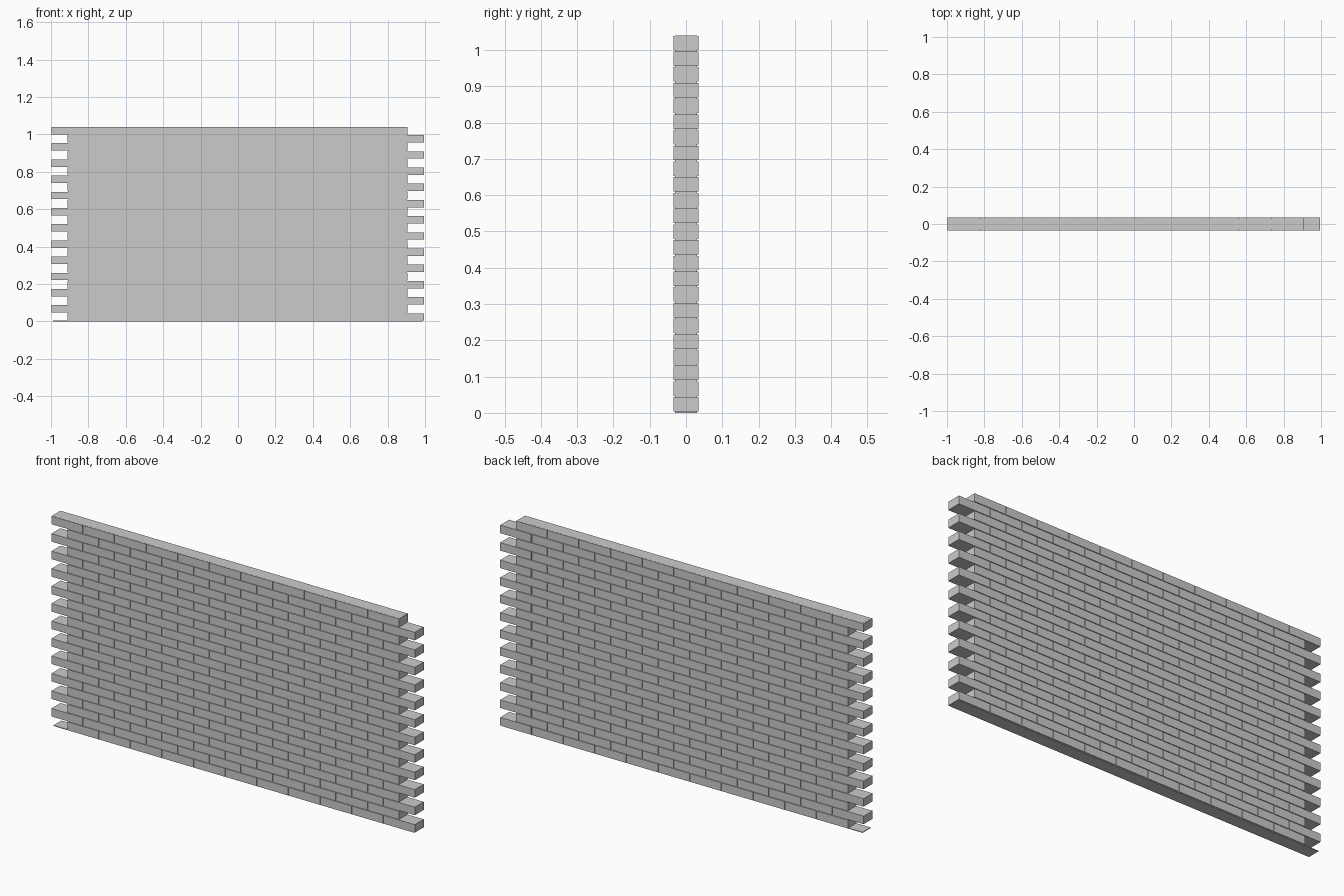
import bpy, bmesh
from mathutils import Matrix, Vector

if "Cube" in bpy.data.objects:
    bpy.data.objects.remove(bpy.data.objects["Cube"])

COURSES, BRICKS = 24, 11
PITCH_X, PITCH_Z = 0.1735, 0.0433
GAP = 0.0035
DEPTH, MORTAR_DEPTH = 0.07, 0.062


def add_box(bm, x0, x1, depth, z0, z1):
    centre = Vector(((x0 + x1) / 2, 0, (z0 + z1) / 2))
    size = Vector((x1 - x0, depth, z1 - z0))
    bmesh.ops.create_cube(bm, size=1.0,
                          matrix=Matrix.Translation(centre) @ Matrix.Diagonal((*size, 1.0)))


def finish(bm, name):
    mesh = bpy.data.meshes.new(name)
    bm.to_mesh(mesh)
    bm.free()
    obj = bpy.data.objects.new(name, mesh)
    bpy.context.collection.objects.link(obj)
    return obj


# Staggered brick courses: odd courses start at the left end, even ones half a brick in
bricks = bmesh.new()
for row in range(COURSES):
    start = -0.998 if row % 2 else -0.998 + PITCH_X / 2
    z = GAP + row * PITCH_Z
    for i in range(BRICKS):
        x = start + i * PITCH_X
        add_box(bricks, x, x + PITCH_X - GAP, DEPTH, z, z + PITCH_Z - GAP)
finish(bricks, "bricks")

# Recessed mortar core filling the joints, flush with the top course
mortar = bmesh.new()
top = COURSES * PITCH_Z + 0.0003
add_box(mortar, -0.908, 0.904, MORTAR_DEPTH, 0.0, top)
# Top joints reach over the toothed left end
add_box(mortar, -0.99, -0.908, MORTAR_DEPTH, top - PITCH_Z + GAP, top)
finish(mortar, "mortar_core")

# Thin mortar bed under the whole wall
bed = bmesh.new()
add_box(bed, -0.99, 0.985, MORTAR_DEPTH, 0.0, GAP)
finish(bed, "mortar_bed")
